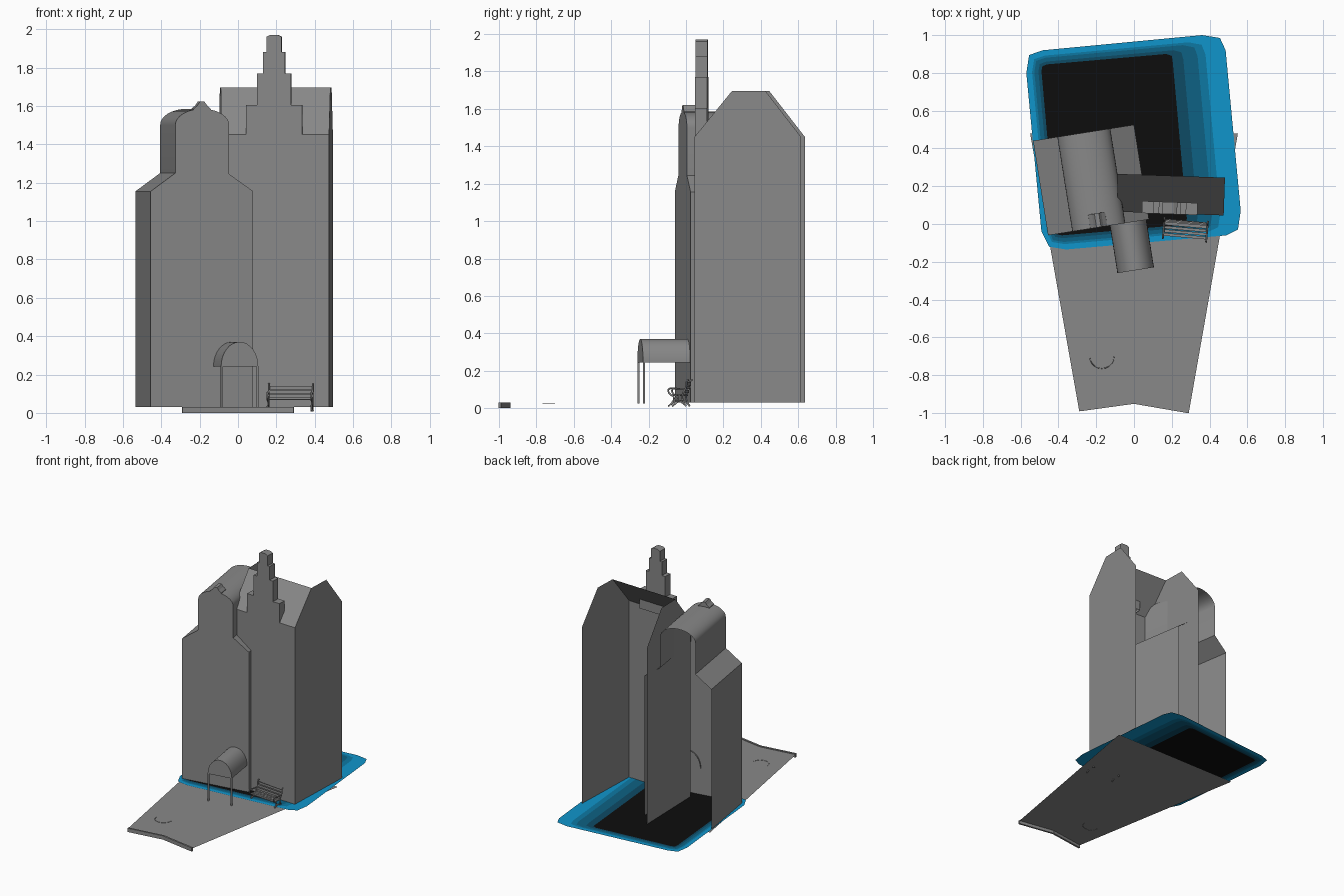
import bpy, bmesh, math
from mathutils import Matrix, Vector

cube = bpy.data.objects.get("Cube")
if cube:
    bpy.data.objects.remove(cube, do_unlink=True)


def material(name, color):
    m = bpy.data.materials.new(name)
    m.use_nodes = True
    m.diffuse_color = (*color, 1)
    m.node_tree.nodes["Principled BSDF"].inputs["Base Color"].default_value = (*color, 1)
    return m


grey = material("stone_grey", (0.25, 0.25, 0.25))
black = material("black", (0.004, 0.004, 0.004))
blues = [material("deep_teal", (0.004, 0.07, 0.13)),
         material("dark_blue", (0.004, 0.12, 0.23)),
         material("mid_blue", (0.004, 0.19, 0.37)),
         material("bright_blue", (0.005, 0.3, 0.6))]


def frame(x, y, degrees):
    return Matrix.Translation((x, y, 0)) @ Matrix.Rotation(math.radians(degrees), 4, "Z")


def build(name, verts, faces, mats=(grey,), place=Matrix(), fix=True):
    """Mesh object from points and faces, set in a local frame."""
    mesh = bpy.data.meshes.new(name)
    mesh.from_pydata(verts, [], faces)
    if fix:
        bm = bmesh.new()
        bm.from_mesh(mesh)
        bmesh.ops.recalc_face_normals(bm, faces=bm.faces)
        bm.to_mesh(mesh)
        bm.free()
    for m in mats:
        mesh.materials.append(m)
    obj = bpy.data.objects.new(name, mesh)
    obj.matrix_world = place
    bpy.context.collection.objects.link(obj)
    return obj


def shell(name, profile, depth, place, v=0, back=False, smooth=False):
    """Extrude a front profile backwards; open underneath."""
    n = len(profile)
    verts = [(u, v + d, z) for d in (0, depth) for u, z in profile]
    faces = [(i, i + 1, n + i + 1, n + i) for i in range(n - 1)]
    faces.append(tuple(reversed(range(n))))
    if back:
        faces.append(tuple(range(n, 2 * n)))
    obj = build(name, verts, faces, place=place)
    if smooth:
        bpy.ops.object.select_all(action="DESELECT")
        obj.select_set(True)
        bpy.context.view_layer.objects.active = obj
        bpy.ops.object.shade_smooth_by_angle(angle=math.radians(25))
    return obj


def arch(cu, cz, ru, rz, steps=16):
    return [(cu - ru * math.cos(math.pi * i / steps), cz + rz * math.sin(math.pi * i / steps))
            for i in range(steps + 1)]


def box(name, lo, hi, place=Matrix()):
    v = [(x, y, z) for x in (lo[0], hi[0]) for y in (lo[1], hi[1]) for z in (lo[2], hi[2])]
    f = [(0, 1, 3, 2), (4, 6, 7, 5), (0, 4, 5, 1), (2, 3, 7, 6), (0, 2, 6, 4), (1, 5, 7, 3)]
    return build(name, v, f, place=place)


def rod(name, points, radius, place=Matrix(), kind="POLY"):
    curve = bpy.data.curves.new(name, "CURVE")
    curve.dimensions = "3D"
    curve.bevel_depth = radius
    curve.bevel_resolution = 1
    curve.resolution_u = 5
    curve.use_fill_caps = True
    s = curve.splines.new(kind)
    s.points.add(len(points) - 1)
    for p, co in zip(s.points, points):
        p.co = (*co, 1)
    if kind == "NURBS":
        s.use_endpoint_u = True
        s.order_u = 3
    curve.materials.append(grey)
    obj = bpy.data.objects.new(name, curve)
    obj.matrix_world = place
    bpy.context.collection.objects.link(obj)
    return obj


BASE = 0.03

# Tapered forecourt with a raised front curb
GROUND = 0.024
build("forecourt", [(x, y, GROUND) for x, y in
                    ((-0.29, -0.99), (0, -0.95), (0.29, -1), (0.55, 0.48), (-0.55, 0.48))],
      [(0, 1, 2, 3, 4)])
for side, x, y in (("left", 0.29, -1.0), ("right", -0.29, -0.99)):
    edge = Vector((x, y + 0.95))
    box(side + "_curb", (0, -0.002, 0), (edge.length, 0.012, BASE),
        frame(0, -0.95, math.degrees(math.atan2(edge.y, edge.x)))
        @ Matrix.Diagonal((1, 1 if x > 0 else -1, 1, 1)))
rod("ground_arc", [(-0.17 + 0.065 * math.cos(a), -0.7 + 0.065 * math.sin(a), GROUND)
                   for a in [math.pi * (1 + i / 10) for i in range(11)]], 0.002)

# Pool plate: nested rings from black centre to bright rim
outer = [(-0.45, -0.12), (-0.36, -0.135), (0.49, -0.06), (0.55, -0.03), (0.565, 0.07),
         (0.485, 0.92), (0.455, 0.985), (0.36, 1.0), (-0.48, 0.92), (-0.555, 0.895),
         (-0.57, 0.8), (-0.49, -0.04)]
inner = [(-0.41, -0.055), (-0.38, -0.06), (0.25, -0.005), (0.275, 0.005), (0.28, 0.03),
         (0.205, 0.86), (0.2, 0.89), (0.17, 0.9), (-0.46, 0.845), (-0.485, 0.835),
         (-0.49, 0.81), (-0.415, -0.03)]
n = len(inner)
verts, faces = [], [tuple(range(n))]
for k, t in enumerate((0, 0.2, 0.47, 0.62, 1)):
    verts += [(a[0] + t * (b[0] - a[0]), a[1] + t * (b[1] - a[1]), BASE)
              for a, b in zip(inner, outer)]
    if k:
        o = (k - 1) * n
        faces += [(o + i, o + n + i, o + n + (i + 1) % n, o + (i + 1) % n) for i in range(n)]
pool = build("pool_plate", verts, faces, [black] + blues, fix=False)
for p in pool.data.polygons:
    p.material_index = 0 if p.index == 0 else 1 + (p.index - 1) // n

# Arched building with shoulders, open at the back
left = frame(-0.455, -0.06, 9)
W, MID = 0.541, 0.272
profile = [(0, BASE), (0, 1.155), (0.13, 1.25)] + arch(MID, 1.5, 0.142, 0.085) \
    + [(0.414, 1.245), (W, 1.155), (W, BASE)]
shell("arched_building", profile, 0.507, left, smooth=True)
shell("arch_crest", [(MID - 0.047, 1.55), (MID - 0.045, 1.585), (MID - 0.025, 1.603),
                     (MID - 0.012, 1.622), (MID + 0.012, 1.622), (MID + 0.025, 1.603),
                     (MID + 0.045, 1.585), (MID + 0.047, 1.55)], 0.075, left, back=True)

# Gabled building: facade, front roof slope and two gable walls
right = frame(-0.085, 0.065, -2)
RW, SKEW = 0.56, -0.06
gable = [(0, BASE), (0, 1.45), (0.2, 1.695), (0.38, 1.695), (0.57, 1.45), (0.57, BASE)]
verts = [(u + s * v, v, z) for u, s in ((0, SKEW), (RW, 0)) for v, z in gable]
build("gabled_building", verts,
      [(0, 6, 7, 1), (1, 7, 8, 2), (5, 4, 3, 2, 1, 0), (6, 7, 8, 9, 10, 11)], place=right)

# Stepped spire on the facade
steps = [(0.147, 1.45), (0.147, 1.605), (0.088, 1.605), (0.088, 1.77), (0.058, 1.77),
         (0.058, 1.88), (0.04, 1.88), (0.04, 1.96), (0.02, 1.97)]
spire_mid = 0.273
shell("stepped_spire", [(spire_mid - u, z) for u, z in steps]
      + [(spire_mid + u, z) for u, z in reversed(steps)], 0.064, right, v=-0.003, back=True)

# Barrel canopy on two posts
canopy = frame(-0.088, -0.26, 9)
shell("entrance_canopy", arch(0.098, 0.243, 0.098, 0.127), 0.265, canopy, smooth=True)
for side, u in (("right", 0.004), ("left", 0.192)):
    box(side + "_canopy_post", (u - 0.005, 0, BASE - 0.006), (u + 0.005, 0.01, 0.245), canopy)

# Bench: slatted seat and back between curled end frames
bench = frame(0.16, 0.01, -5)
for i in range(4):
    v = -0.072 + i * 0.019
    box("seat_slat", (0, v, 0.066), (0.23, v + 0.015, 0.073), bench)
for i in range(3):
    z, v = 0.08 + i * 0.021, i * 0.006
    box("back_slat", (0, v, z), (0.23, v + 0.006, z + 0.018), bench)
for u in (0.0, 0.23):
    for name, path in (
            ("bench_front_leg", [(-0.085, 0.01), (-0.06, 0.03), (-0.05, 0.06), (-0.08, 0.075),
                                 (-0.088, 0.1), (-0.07, 0.108), (-0.04, 0.1), (0, 0.1)]),
            ("bench_back_leg", [(0.01, 0.01), (-0.01, 0.04), (-0.01, 0.08), (0.012, 0.11),
                                (0.012, 0.155), (0.026, 0.15)]),
            ("bench_brace", [(-0.07, 0.02), (-0.035, 0.06), (0, 0.02)])):
        rod(name, [(u, v, z) for v, z in path], 0.005, bench, "NURBS")
